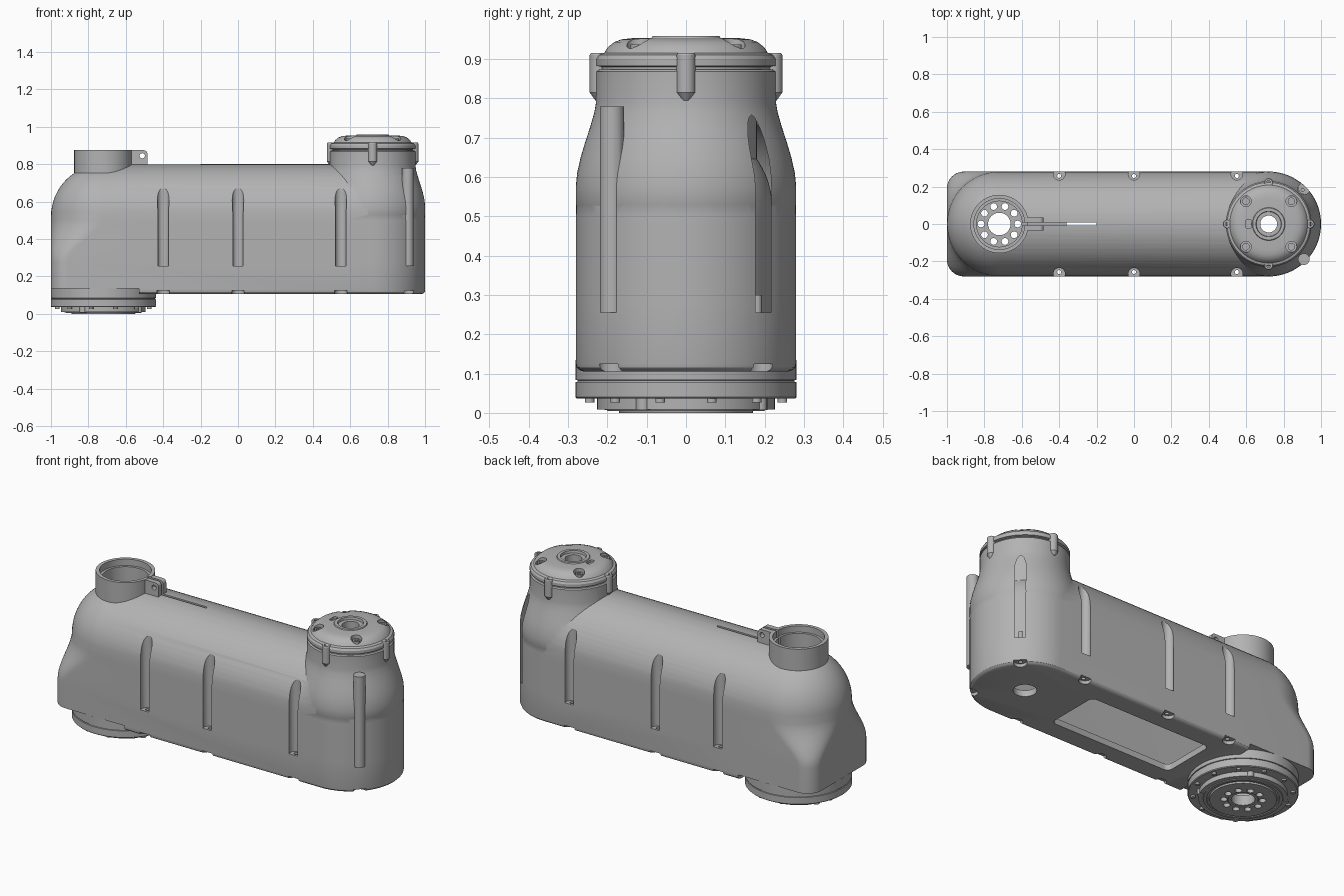
import bpy, bmesh, math
from mathutils import Matrix, Vector

cube = bpy.data.objects.get("Cube")
if cube:
    bpy.data.objects.remove(cube, do_unlink=True)

metal = bpy.data.materials.new("housing_grey")
metal.use_nodes = True
GREY = (0.45, 0.45, 0.45, 1)
metal.diffuse_color = GREY
for node in metal.node_tree.nodes:
    if node.type == 'BSDF_PRINCIPLED':
        node.inputs["Base Color"].default_value = GREY
        node.inputs["Roughness"].default_value = 0.6

HALF = 0.28      # half width of the housing
END = 0.72       # distance of both round ends from the middle
SHOULDER = 0.52  # height where the domed roof begins


def finish(name, bm):
    bmesh.ops.remove_doubles(bm, verts=bm.verts, dist=1e-5)
    bmesh.ops.recalc_face_normals(bm, faces=bm.faces)
    mesh = bpy.data.meshes.new(name)
    bm.to_mesh(mesh)
    bm.free()
    mesh.materials.append(metal)
    ob = bpy.data.objects.new(name, mesh)
    bpy.context.collection.objects.link(ob)
    return ob


def lathe(name, profile, centres=((0, 0),), steps=64):
    """Closed (radius, z) profile spun around one or more vertical axes."""
    bm = bmesh.new()
    for cx, cy in centres:
        rings = []
        for i in range(steps):
            a = math.tau * i / steps
            rings.append([bm.verts.new((cx + r * math.cos(a), cy + r * math.sin(a), z))
                          for r, z in profile])
        n = len(profile)
        for i in range(steps):
            p, q = rings[i], rings[(i + 1) % steps]
            for j in range(n):
                k = (j + 1) % n
                if profile[j][0] or profile[k][0]:
                    bm.faces.new((p[j], q[j], q[k], p[k]))
    bmesh.ops.dissolve_degenerate(bm, dist=1e-6, edges=bm.edges)
    return finish(name, bm)


def rods(name, r, z0, z1, centres, steps=24):
    bm = bmesh.new()
    for cx, cy in centres:
        bmesh.ops.create_cone(bm, cap_ends=True, segments=steps, radius1=r, radius2=r,
                              depth=z1 - z0,
                              matrix=Matrix.Translation((cx, cy, (z0 + z1) / 2)))
    return finish(name, bm)


def box(name, low, high, axis=2, bevel=0):
    low, high = Vector(low), Vector(high)
    bm = bmesh.new()
    bmesh.ops.create_cube(bm, size=1, matrix=Matrix.Translation((low + high) / 2)
                          @ Matrix.Diagonal((*(high - low), 1)))
    if bevel:
        edges = [e for e in bm.edges
                 if abs((e.verts[0].co - e.verts[1].co).normalized()[axis]) > 0.9]
        bmesh.ops.bevel(bm, geom=edges, offset=bevel, segments=6, profile=0.5,
                        affect='EDGES')
    return finish(name, bm)


def outline(z, inset):
    """Plan outline: round at +x, at -x square below and round above."""
    t = min(max((z - 0.28) / (SHOULDER - 0.28), 0), 1)
    corner = 0.09 + (HALF - 0.09) * t * t * (3 - 2 * t)
    w = HALF - inset
    c = min(w, max(corner - inset, 0.02)) if inset < 0.2 else w
    c = w if z >= SHOULDER else c
    arcs = [(END, 0, w, -90, 90, 40),
            (-1 + inset + c, w - c, c, 90, 180, 16),
            (-1 + inset + c, c - w, c, 180, 270, 16)]
    pts = []
    for cx, cy, r, a0, a1, n in arcs:
        for i in range(n + 1):
            a = math.radians(a0 + (a1 - a0) * i / n)
            pts.append((cx + r * math.cos(a), cy + r * math.sin(a), z))
    return pts


def shell(name, radius, floor):
    """Capsule-roofed housing lofted through plan outlines."""
    levels = list(floor)
    base = HALF - radius
    levels += [(0.28 + 0.02 * i, base) for i in range(12)]
    for i in range(1, 17):
        a = math.radians(89.7 * i / 16)
        levels.append((SHOULDER + radius * math.sin(a), HALF - radius * math.cos(a)))
    bm = bmesh.new()
    rings = [[bm.verts.new(p) for p in outline(z, d)] for z, d in levels]
    n = len(rings[0])
    for p, q in zip(rings, rings[1:]):
        for i in range(n):
            k = (i + 1) % n
            bm.faces.new((p[i], p[k], q[k], q[i]))
    bm.faces.new(rings[0][::-1])
    bm.faces.new(rings[-1])
    return finish(name, bm)


def combine(ob, other, operation='DIFFERENCE'):
    mod = ob.modifiers.new("join", 'BOOLEAN')
    mod.operation, mod.object, mod.solver = operation, other, 'EXACT'
    bpy.ops.object.select_all(action='DESELECT')
    bpy.context.view_layer.objects.active = ob
    ob.select_set(True)
    bpy.ops.object.modifier_apply(modifier=mod.name)
    bpy.data.objects.remove(other, do_unlink=True)


def around(cx, radius, count, start=0):
    return [(cx + radius * math.cos(math.radians(start) + math.tau * i / count),
             radius * math.sin(math.radians(start) + math.tau * i / count))
            for i in range(count)]


# Housing with its tower, collar and clamp ears
housing = shell("housing", HALF, [(0.105, 0.02), (0.109, 0.009), (0.116, 0.002), (0.125, 0)])
tower = [(0, 0.48), (0.26, 0.48), (0.2803, 0.53), (0.2803, 0.575), (0.277, 0.61),
         (0.268, 0.65), (0.256, 0.69), (0.243, 0.73), (0.233, 0.765), (0.229, 0.79),
         (0.229, 0.868), (0.222, 0.873), (0, 0.873)]
combine(housing, lathe("tower", tower, [(END, 0)], 80), 'UNION')
combine(housing, rods("collar", 0.156, 0.68, 0.877, [(-END, 0)], 64), 'UNION')
combine(housing, box("clamp_ears", (-0.6, -0.036, 0.74), (-0.484, 0.036, 0.875), 1, 0.02), 'UNION')

# Hollow inside and openings
combine(housing, shell("cavity", 0.22, [(0.14, 0.06)]))
combine(housing, rods("tower_bore", 0.18, 0.5, 0.9, [(END, 0)], 64))
combine(housing, lathe("collar_bore", [(0, 0.6), (0.122, 0.6), (0.122, 0.84), (0.136, 0.84),
                                       (0.136, 0.9), (0, 0.9)], [(-END, 0)]))
combine(housing, box("window", (-0.36, -0.16, 0.08), (0.41, 0.16, 0.2), 2, 0.03))
combine(housing, rods("end_hole", 0.06, 0.05, 0.2, [(END, 0)], 40))
combine(housing, box("foot_step", (-1.1, -0.4, 0.05), (-0.53, 0.4, 0.135)))
combine(housing, rods("foot_hole", 0.15, 0.1, 0.2, [(-END, 0)], 48))
combine(housing, box("ridge_slot", (-0.62, -0.007, 0.66), (-0.2, 0.007, 0.95)))
bolt = rods("clamp_bolt_hole", 0.014, -0.1, 0.1, [(0, 0)])
bolt.data.transform(Matrix.Translation((-0.512, 0, 0.845)) @ Matrix.Rotation(math.pi / 2, 4, 'X'))
combine(housing, bolt)

# Screw channels down both walls and round the end
diag = math.sqrt(0.5)
def channel_spots(out):
    spots = [(x, s * out) for x in (-0.4, 0, 0.55) for s in (-1, 1)]
    return spots + [(END + out * diag, s * out * diag) for s in (-1, 1)]

combine(housing, rods("channels", 0.031, 0.255, 0.78, channel_spots(0.266)))
combine(housing, rods("screw_notches", 0.034, 0.08, 0.124, channel_spots(0.272)))
combine(housing, rods("screw_holes", 0.011, 0.08, 0.3, channel_spots(0.257), 12))

# Domed cap on the tower
cap = lathe("cap", [(0.045, 0.868), (0.215, 0.868), (0.215, 0.88), (0.229, 0.883),
                    (0.229, 0.9), (0.222, 0.911), (0.208, 0.916), (0.199, 0.93),
                    (0.183, 0.943), (0.165, 0.95), (0.14, 0.953), (0.088, 0.954),
                    (0.085, 0.959), (0.068, 0.959), (0.066, 0.945), (0.045, 0.945)],
            [(END, 0)], 80)
combine(cap, rods("cap_pockets", 0.029, 0.922, 1, around(END, 0.172, 4, 45)))
combine(cap, box("key_pocket", (0.6, -0.025, 0.94), (0.625, 0.025, 1), 2, 0.006))
parts = [housing, cap]
parts.append(lathe("cap_screws", [(0, 0.915), (0.02, 0.915), (0.02, 0.937), (0.011, 0.937),
                                  (0.011, 0.93), (0, 0.93)], around(END, 0.172, 4, 45), 20))
parts.append(lathe("cap_lugs", [(0, 0.79), (0.01, 0.795), (0.024, 0.815), (0.024, 0.91),
                                (0.021, 0.915), (0.011, 0.915), (0.011, 0.905), (0, 0.905)],
                   around(END, 0.221, 4), 24))

# Output drive under the other end
drive = lathe("output_drive", [(0.06, 0.004), (0.075, 0.004), (0.078, 0), (0.17, 0),
                               (0.172, 0.009), (0.183, 0.009), (0.185, 0.005), (0.2, 0.005),
                               (0.202, 0.009), (0.226, 0.009), (0.226, 0.036), (0.277, 0.036),
                               (0.281, 0.04), (0.281, 0.078), (0.276, 0.079), (0.276, 0.083),
                               (0.281, 0.084), (0.281, 0.135), (0.15, 0.138),
                               (0.15, 0.06), (0.06, 0.06)], [(-END, 0)], 80)
combine(drive, rods("drive_holes", 0.018, -0.05, 0.1, around(-END, 0.098, 10), 20))
parts.append(drive)
parts.append(rods("drive_lugs", 0.018, 0.007, 0.04, around(-END, 0.218, 4, 60), 16))
parts.append(rods("drive_screws", 0.012, 0.026, 0.04, around(-END, 0.254, 12, 15), 16))

# Smooth curved faces while keeping machined edges crisp
bpy.ops.object.select_all(action='DESELECT')
for ob in parts:
    ob.select_set(True)
bpy.context.view_layer.objects.active = housing
bpy.ops.object.shade_smooth_by_angle(angle=math.radians(28))
